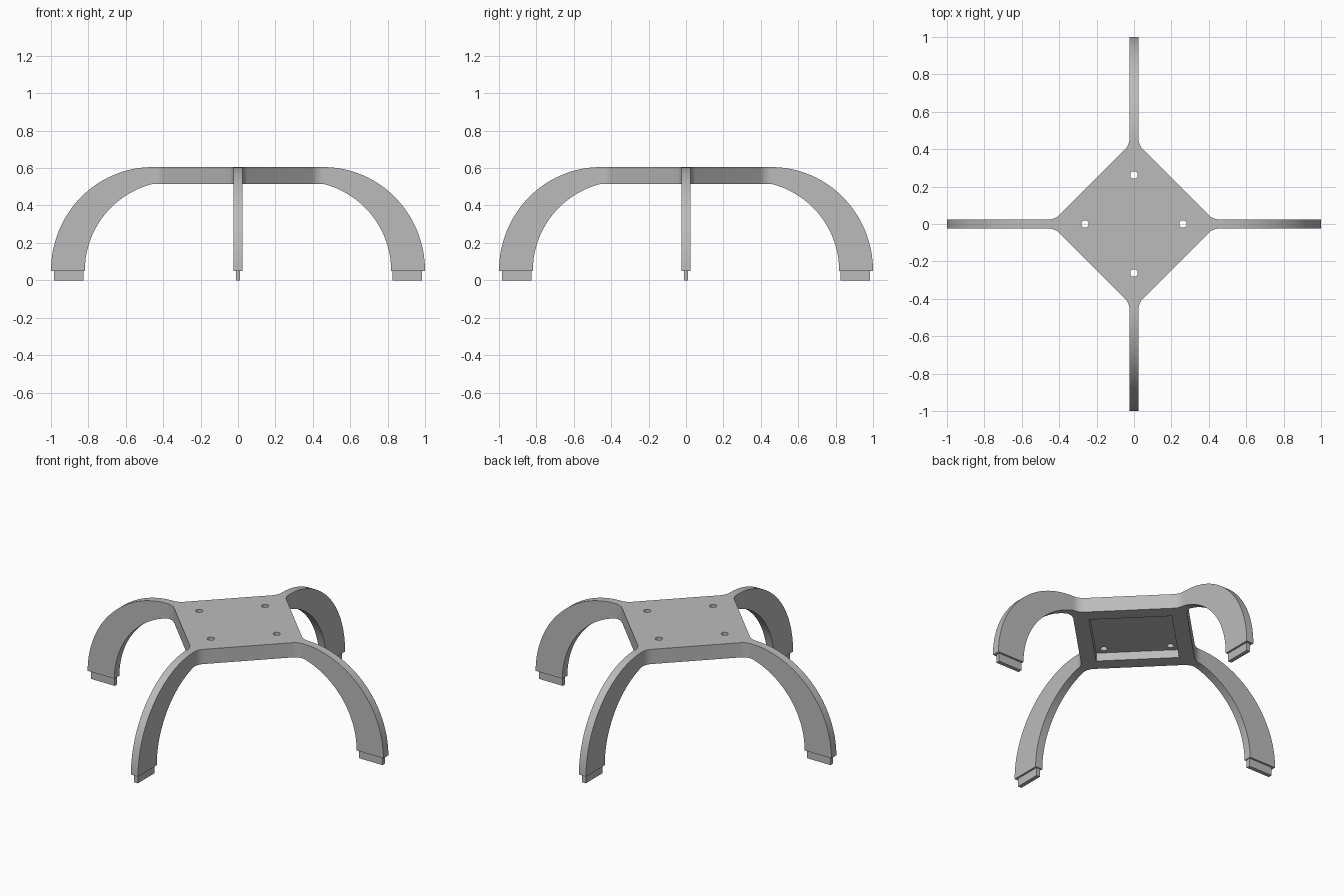
import bpy, bmesh, math
from mathutils import Matrix, Vector

if "Cube" in bpy.data.objects:
    bpy.data.objects.remove(bpy.data.objects["Cube"])

TOP, BOTTOM, ANKLE = 0.605, 0.515, 0.05
HALF = 0.024            # half thickness of a leg
JOIN = 0.458            # where leg meets plate
FILLET = 0.085
QUARTERS = [Matrix.Rotation(i * math.pi / 2, 4, 'Z') for i in range(4)]

grey = bpy.data.materials.new("plain_grey")
grey.use_nodes = True
colour = (0.5, 0.5, 0.5, 1)
grey.diffuse_color = colour
grey.node_tree.nodes["Principled BSDF"].inputs["Base Color"].default_value = colour


def finish(name, bm):
    bmesh.ops.remove_doubles(bm, verts=bm.verts, dist=0.0005)
    bmesh.ops.recalc_face_normals(bm, faces=bm.faces)
    mesh = bpy.data.meshes.new(name)
    bm.to_mesh(mesh)
    bm.free()
    mesh.materials.append(grey)
    ob = bpy.data.objects.new(name, mesh)
    bpy.context.collection.objects.link(ob)
    return ob


def arc(cx, cy, rx, ry, start, end, steps):
    for i in range(steps + 1):
        a = math.radians(start + (end - start) * i / steps)
        yield cx + rx * math.cos(a), cy + ry * math.sin(a)


def add_leg(bm, turn):
    # Curved side profile, open where it joins the plate
    outer = list(arc(JOIN, ANKLE, 1 - JOIN, TOP - ANKLE, 90, 0, 32))
    lift = math.degrees(math.asin((BOTTOM - ANKLE) / 0.48))
    shift = JOIN - 0.48 * math.cos(math.radians(lift))
    inner = list(arc(shift, ANKLE, 0.48, 0.48, lift, 0, 32))
    rows = [[bm.verts.new(turn @ Vector((x, y, z))) for x, z in line]
            for line, y in ((outer, HALF), (inner, HALF), (inner, -HALF), (outer, -HALF))]
    for a, b in zip(rows, rows[1:] + rows[:1]):
        for i in range(32):
            bm.faces.new((a[i], a[i + 1], b[i + 1], b[i]))
    bm.faces.new([r[-1] for r in rows])


def add_plate(bm):
    # Diamond outline with a rounded transition into each leg
    corner = list(arc(JOIN, HALF + FILLET, FILLET, FILLET, 270, 225, 8))
    outline = []
    for turn in QUARTERS:
        side = corner + [(y, x) for x, y in reversed(corner)]
        outline += [turn @ Vector((x, y, 0)) for x, y in side]
    rings = [[bm.verts.new((p.x, p.y, z)) for p in outline] for z in (BOTTOM, TOP)]
    for ring in rings:
        bm.faces.new(ring)
    n, per_side = len(outline), len(outline) // 4
    for i in range(n):
        if (i + 1) % per_side:          # leave the leg ends open
            j = (i + 1) % n
            bm.faces.new((rings[0][i], rings[0][j], rings[1][j], rings[1][i]))


# Frame: plate and four legs in one skin
bm = bmesh.new()
add_plate(bm)
for turn in QUARTERS:
    add_leg(bm, turn)
frame = finish("frame", bm)


def cut(name, bm):
    cutter = finish(name, bm)
    cutter.hide_render = True
    mod = frame.modifiers.new(name, 'BOOLEAN')
    mod.operation, mod.solver, mod.object = 'DIFFERENCE', 'EXACT', cutter
    bpy.context.view_layer.objects.active = frame
    bpy.ops.object.modifier_apply(modifier=name)
    bpy.data.objects.remove(cutter)


# Square pocket under the plate
bm = bmesh.new()
bmesh.ops.create_cube(bm, size=1, matrix=Matrix.Translation((0, 0, 0.515))
                      @ Matrix.Rotation(math.pi / 4, 4, 'Z') @ Matrix.Diagonal((0.46, 0.46, 0.1, 1)))
cut("pocket_cutter", bm)

# Four screw holes
bm = bmesh.new()
for turn in QUARTERS:
    bmesh.ops.create_cone(bm, cap_ends=True, segments=24, radius1=0.02, radius2=0.02,
                          depth=0.3, matrix=turn @ Matrix.Translation((0.262, 0, 0.6)))
cut("hole_cutter", bm)

bpy.ops.object.select_all(action='DESELECT')
frame.select_set(True)
bpy.context.view_layer.objects.active = frame
bpy.ops.object.shade_smooth_by_angle(angle=math.radians(30))

# Narrow tab under each leg
bm = bmesh.new()
for turn in QUARTERS:
    bmesh.ops.create_cube(bm, size=1, matrix=turn @ Matrix.Translation((0.905, 0, 0.026))
                          @ Matrix.Diagonal((0.16, 0.024, 0.052, 1)))
finish("foot_tabs", bm)
